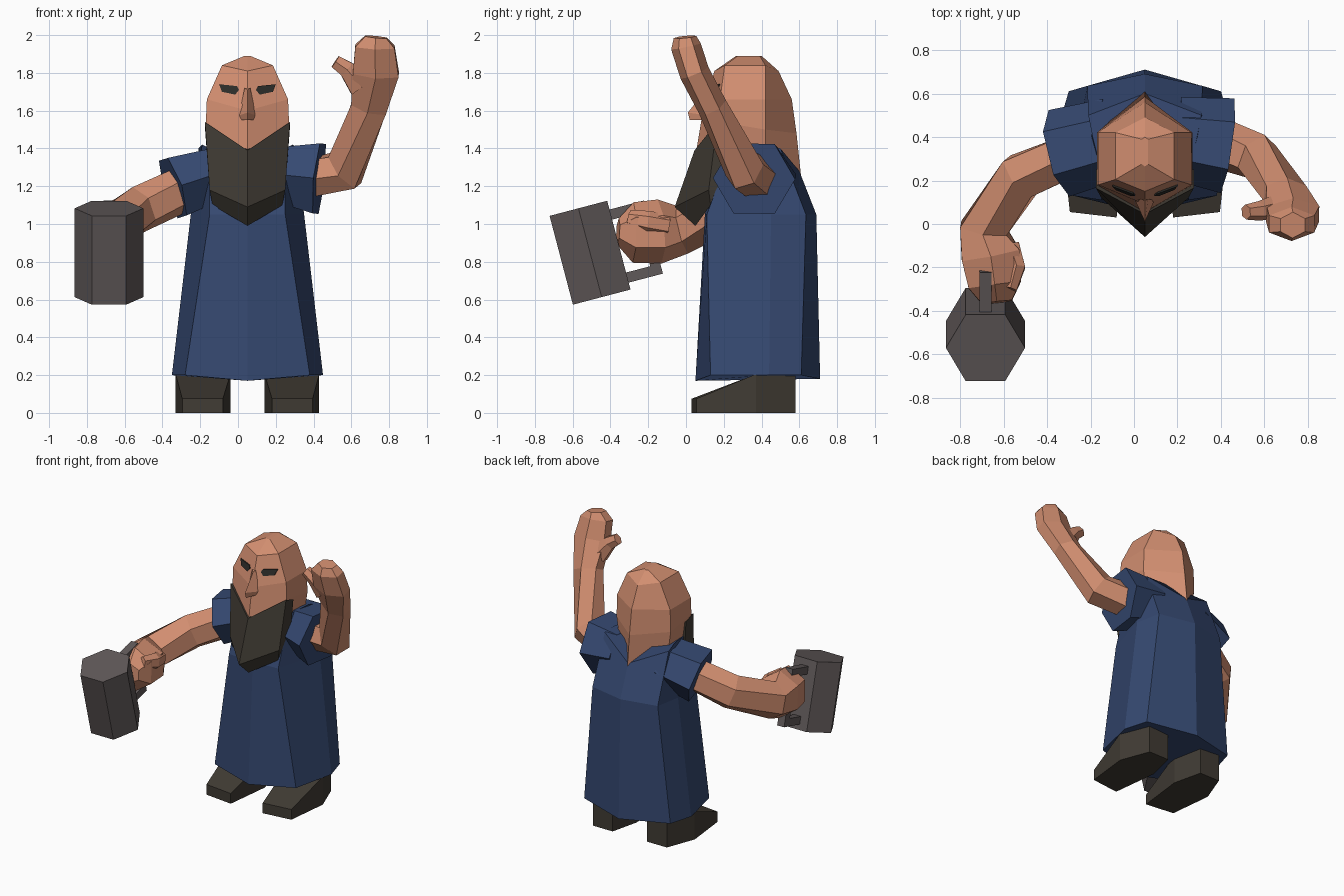
import bpy, bmesh, math
from mathutils import Vector, Matrix

if "Cube" in bpy.data.objects:
    bpy.data.objects.remove(bpy.data.objects["Cube"])

CX = 0.05  # body centre line


def material(name, rgb):
    m = bpy.data.materials.new(name)
    m.diffuse_color = (*rgb, 1)
    m.use_nodes = True
    m.node_tree.nodes["Principled BSDF"].inputs["Base Color"].default_value = m.diffuse_color
    return m


SKIN = material("skin", (0.64, 0.27, 0.162))
BLUE = material("blue cloth", (0.036, 0.066, 0.165))
DARK = material("dark brown", (0.052, 0.044, 0.034))
GREY = material("grey metal", (0.118, 0.100, 0.100))
EYE = material("eye black", (0.025, 0.025, 0.022))


def loft(name, rings, mat):
    """Skin a closed solid through rings with equal point counts."""
    bm = bmesh.new()
    vs = [[bm.verts.new(p) for p in r] for r in rings]
    n = len(vs[0])
    for a, b in zip(vs, vs[1:]):
        for i in range(n):
            j = (i + 1) % n
            bm.faces.new((a[i], a[j], b[j], b[i]))
    bm.faces.new(vs[0][::-1])
    bm.faces.new(vs[-1])
    bmesh.ops.recalc_face_normals(bm, faces=bm.faces)
    me = bpy.data.meshes.new(name)
    bm.to_mesh(me)
    bm.free()
    me.materials.append(mat)
    ob = bpy.data.objects.new(name, me)
    bpy.context.collection.objects.link(ob)
    return ob


def tube(name, path, mat, hint, sides=6):
    """path: (x, y, z, radius along hint, radius across)."""
    pts = [Vector(p[:3]) for p in path]
    rings = []
    for i, p in enumerate(path):
        d = Vector()
        if i:
            d += (pts[i] - pts[i - 1]).normalized()
        if i < len(pts) - 1:
            d += (pts[i + 1] - pts[i]).normalized()
        d.normalize()
        h = Vector(hint)
        u = (h - d * h.dot(d)).normalized()
        v = d.cross(u)
        rings.append([pts[i] + u * p[3] * math.cos(a) + v * p[4] * math.sin(a)
                      for a in (2 * math.pi * k / sides for k in range(sides))])
    return loft(name, rings, mat)


def section(front, sides, back):
    """Mirrored cross-section: front point, side points front to back, back point."""
    return ([(CX, *front)] + [(CX + x, y, z) for x, y, z in sides] + [(CX, *back)]
            + [(CX - x, y, z) for x, y, z in reversed(sides)])


# Robe
loft("robe", [
    section((.05, .17), [(.33, .13, .20), (.40, .44, .20), (.35, .61, .20)], (.71, .18)),
    section((.10, 1.05), [(.20, .11, 1.05), (.30, .45, 1.05), (.265, .635, 1.05)], (.69, 1.05)),
    section((.16, 1.28), [(.20, .24, 1.40), (.24, .40, 1.42), (.26, .50, 1.40)], (.60, 1.28)),
], BLUE)

# Sleeves
tube("left_sleeve", [(-.10, .39, 1.27, .19, .155), (-.345, .325, 1.19, .205, .185)],
     BLUE, (0, 1, 0))
tube("right_sleeve", [(.19, .395, 1.265, .19, .16), (.43, .36, 1.24, .22, .215)],
     BLUE, (0, 1, 0))

# Head
loft("head", [
    section((.16, 1.15), [(.15, .25, 1.15), (.17, .42, 1.15)], (.62, 1.15)),
    section((.055, 1.39), [(.22, .18, 1.54), (.22, .42, 1.50)], (.585, 1.48)),
    section((.09, 1.60), [(.215, .18, 1.66), (.215, .42, 1.66)], (.56, 1.66)),
    section((.15, 1.81), [(.135, .205, 1.84), (.135, .42, 1.84)], (.49, 1.81)),
    section((.265, 1.89), [(.015, .275, 1.89), (.015, .39, 1.89)], (.40, 1.89)),
], SKIN)

# Beard
loft("beard", [
    section((.045, 1.39), [(.225, .165, 1.54), (.225, .25, 1.51)], (.32, 1.45)),
    section((-.06, 1.09), [(.20, .12, 1.18), (.20, .24, 1.18)], (.30, 1.18)),
    section((.05, .99), [(.185, .13, 1.10), (.185, .22, 1.10)], (.25, 1.08)),
], DARK)

# Nose
loft("nose", [
    [(CX - .015, .115, 1.72), (CX + .015, .115, 1.72), (CX, .105, 1.71)],
    [(CX - .045, .11, 1.575), (CX + .045, .11, 1.575), (CX, .01, 1.59)],
    [(CX - .03, .09, 1.55), (CX + .03, .09, 1.55), (CX, .02, 1.55)],
], SKIN)


# Eyes: thin slanted plates on the face planes
def face_y(x, z):
    return .09 + .286 * (z - 1.60) + .34 * x


for side, name in ((-1, "left_eye"), (1, "right_eye")):
    outline = [(.15, 1.74), (.055, 1.73), (.045, 1.71), (.065, 1.685), (.135, 1.70)]
    loft(name, [[(CX + side * x, face_y(x, z) + o, z) for x, z in outline]
                for o in (-.008, .001)], EYE)

# Boots
for side, name in ((-1, "left_boot"), (1, "right_boot")):
    plan = [(.13, .03, .075), (.345, .055, .075), (.38, .37, .205),
            (.30, .58, .25), (.14, .58, .25), (.09, .37, .205)]
    loft(name, [[(CX + side * x, y, z * k) for x, y, z in plan] for k in (0, 1)], DARK)

# Raised arm and hand
tube("right_arm", [(.34, .39, 1.235, .12, .115), (.565, .31, 1.285, .11, .125),
                   (.695, .14, 1.62, .08, .11), (.73, .045, 1.80, .08, .14),
                   (.725, 0, 1.94, .08, .12), (.73, -.005, 1.99, .06, .065)],
     SKIN, (0, 1, 0))
tube("right_thumb", [(.65, .08, 1.73, .055, .075), (.575, .06, 1.82, .045, .05),
                     (.515, .055, 1.86, .035, .04)], SKIN, (0, 1, 0))

# Lowered arm with fist
tube("left_arm", [(-.28, .32, 1.19, .12, .11), (-.52, .22, 1.08, .125, .12),
                  (-.69, -.02, .97, .13, .125), (-.66, -.14, .96, .17, .155),
                  (-.64, -.28, .955, .16, .14), (-.63, -.36, .96, .07, .08)],
     SKIN, (0, 0, 1))
tube("left_thumb", [(-.57, -.10, .99, .06, .05), (-.54, -.20, 1.01, .06, .045),
                    (-.57, -.30, 1.03, .045, .035)], SKIN, (0, 0, 1))

# Tankard, tilted forward, with a square handle
tilt = Matrix.Translation((-.683, -.508, .848)) @ Matrix.Rotation(math.radians(14.7), 4, 'X')
tube("tankard", [(0, 0, -.243, .182, .182), (0, 0, .243, .182, .182)],
     GREY, (1, 0, 0)).matrix_world = tilt


def bar(name, y0, y1, z0, z1):
    w = .028
    loft(name, [[(-w, y0, z), (w, y0, z), (w, y1, z), (-w, y1, z)] for z in (z0, z1)],
         GREY).matrix_world = tilt


bar("handle_top", .15, .345, .14, .195)
bar("handle_bottom", .15, .345, -.205, -.15)
bar("handle_grip", .29, .345, -.15, .14)
